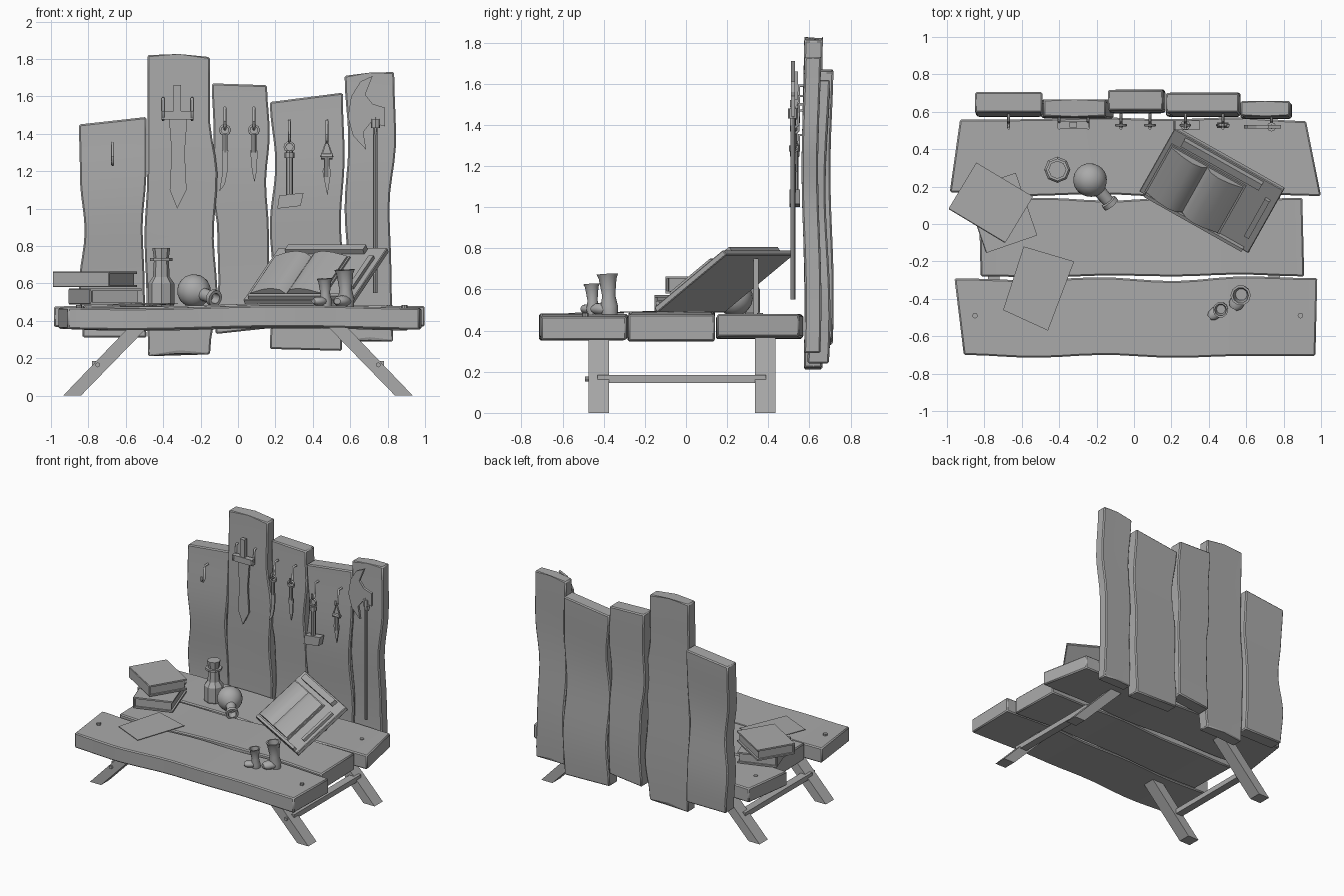
import bpy, bmesh, math
from mathutils import Vector, Matrix, Euler

if "Cube" in bpy.data.objects:
    bpy.data.objects.remove(bpy.data.objects["Cube"])

grey = bpy.data.materials.new("plain grey")
grey.use_nodes = True
GREY = (0.4, 0.4, 0.4, 1)
grey.diffuse_color = GREY
grey.node_tree.nodes["Principled BSDF"].inputs["Base Color"].default_value = GREY


def mesh(name, verts, faces, mat=Matrix(), bevel=0, smooth=False):
    me = bpy.data.meshes.new(name)
    me.from_pydata([mat @ Vector(v) for v in verts], [], faces)
    bm = bmesh.new()
    bm.from_mesh(me)
    bmesh.ops.recalc_face_normals(bm, faces=bm.faces)
    bm.to_mesh(me)
    bm.free()
    me.materials.append(grey)
    ob = bpy.data.objects.new(name, me)
    bpy.context.collection.objects.link(ob)
    if bevel:
        mod = ob.modifiers.new("worn edges", "BEVEL")
        mod.width, mod.segments = bevel, 1
        mod.limit_method = "ANGLE"
    if smooth:
        bpy.ops.object.select_all(action="DESELECT")
        ob.select_set(True)
        bpy.context.view_layer.objects.active = ob
        bpy.ops.object.shade_smooth_by_angle(angle=math.radians(40))
    return ob


def loft(name, rings, **kw):
    """Skin a list of equal-sized closed rings and cap both ends."""
    n = len(rings[0])
    faces = [(i * n + j, i * n + (j + 1) % n, (i + 1) * n + (j + 1) % n, (i + 1) * n + j)
             for i in range(len(rings) - 1) for j in range(n)]
    faces += [tuple(range(n)), tuple(range((len(rings) - 1) * n, len(rings) * n))]
    return mesh(name, [p for r in rings for p in r], faces, **kw)


def frame(loc, rx=0, rz=0):
    return Matrix.Translation(loc) @ Euler((math.radians(rx), 0, math.radians(rz))).to_matrix().to_4x4()


def box(name, size, loc, base=Matrix(), bevel=0):
    x, y, z = (s / 2 for s in size)
    ring = lambda h: [(-x, -y, h), (x, -y, h), (x, y, h), (-x, y, h)]
    return loft(name, [ring(-z), ring(z)], mat=base @ Matrix.Translation(loc), bevel=bevel)


def lathe(name, profile, loc, axis=(0, 0, 1), n=12, smooth=True):
    """Turn (radius, height) pairs about an axis through loc."""
    turn = Vector((0, 0, 1)).rotation_difference(Vector(axis)).to_matrix().to_4x4()
    rings = [[(r * math.cos(math.tau * k / n), r * math.sin(math.tau * k / n), h) for k in range(n)]
             for r, h in profile]
    return loft(name, rings, mat=Matrix.Translation(loc) @ turn, smooth=smooth)


def rod(name, a, b, r, n=8):
    d = Vector(b) - Vector(a)
    return lathe(name, [(r, 0), (r, d.length)], a, d, n)


def plate(name, pts, y, thick):
    """Extrude an outline in x and z through a thickness in y."""
    return loft(name, [[(x, y + s * thick / 2, z) for x, z in pts] for s in (-1, 1)])


def tube(name, pts, r, cyclic=False):
    cu = bpy.data.curves.new(name, "CURVE")
    cu.dimensions, cu.bevel_depth, cu.bevel_resolution = "3D", r, 1
    sp = cu.splines.new("POLY")
    sp.points.add(len(pts) - 1)
    for p, c in zip(sp.points, pts):
        p.co = (*c, 1)
    sp.use_cyclic_u, cu.use_fill_caps = cyclic, True
    cu.materials.append(grey)
    bpy.context.collection.objects.link(bpy.data.objects.new(name, cu))


def blend(vals, t):
    f = t * (len(vals) - 1)
    i = min(int(f), len(vals) - 2)
    s = (1 - math.cos(math.pi * (f - i))) / 2
    return vals[i] * (1 - s) + vals[i + 1] * s


def plank(name, lo, hi, ends, depth, upright, wave, crown=0.0):
    """Wavy plank: edge offsets lo and hi along its length, four end corners, depth range."""
    steps, rings = 18, []
    for k in range(steps + 1):
        t = k / steps
        bend = wave * math.sin(2.2 * math.pi * t + 0.4)
        ring = []
        for w, d in ((0, 0), (.5, 0), (1, 0), (1, 1), (.5, 1), (0, 1)):
            side = blend(lo, t) * (1 - w) + blend(hi, t) * w
            a = ends[0] * (1 - w) + ends[1] * w
            b = ends[2] * (1 - w) + ends[3] * w
            if w == .5:
                a, b = a + crown, b + crown
            along, deep = a + (b - a) * t, depth[d] + bend
            ring.append((side, deep, along) if upright else (along, side, deep))
        rings.append(ring)
    return loft(name, rings, bevel=.008, smooth=True)


# Table top
plank("front_plank", [-.70, -.715, -.70, -.715, -.705, -.705], [-.29, -.3, -.285, -.305, -.28, -.29],
      (-.91, -.96, .97, .98), (.36, .475), False, -.008)
plank("middle_plank", [-.28, -.285, -.275, -.28, -.27, -.28], [.13, .14, .125, .14, .13, .14],
      (-.82, -.83, .91, .9), (.355, .485), False, -.008)
plank("rear_plank", [.17, .15, .16, .145, .16, .15], [.56, .56, .57, .56, .57, .55],
      (-.985, -.93, 1, .92), (.365, .475), False, .006)
for x, y in ((-.85, .36), (.81, .36), (-.85, -.49), (.89, -.49)):
    rod("plank_peg", (x, y, .4), (x, y, .485), .015)

# Upright back boards
plank("back_board_1", [-.83, -.85, -.82, -.845, -.85], [-.49, -.5, -.51, -.49, -.49],
      (.31, .31, 1.45, 1.49), (.585, .695), True, .012)
plank("back_board_2", [-.48, -.49, -.5, -.485, -.485, -.485], [-.15, -.11, -.13, -.11, -.15, -.15],
      (.21, .22, 1.82, 1.81), (.57, .66), True, .006, .02)
plank("back_board_3", [-.12, -.105, -.11, -.14, -.13, -.14], [.16, .165, .165, .15, .17, .155],
      (.33, .36, 1.67, 1.66), (.6, .71), True, .008)
plank("back_board_4", [.17, .19, .17, .2, .17], [.555, .57, .55, .57, .56],
      (.25, .24, 1.57, 1.62), (.585, .69), True, .012)
plank("back_board_5", [.58, .59, .57, .59, .57], [.83, .82, .81, .845, .835],
      (.29, .29, 1.71, 1.73), (.57, .65), True, .008, .015)

# Splayed legs and stretchers
for s in (-1, 1):
    for y in (-.425, .385):
        plate("leg", [(s * .935, 0), (s * .84, 0), (s * .48, .37), (s * .58, .37)], y, .1)
    box("stretcher", (.06, .82, .04), (s * .75, -.02, .165))
    rod("stretcher_peg", (s * .75, -.49, .165), (s * .75, -.46, .165), .013)


# Stacked books
def book(name, base):
    box(name + "_pages", (.33, .26, .06), (0, 0, 0), base)
    for z in (-.036, .036):
        box(name + "_cover", (.354, .286, .012), (0, 0, z), base)
    box(name + "_spine", (.354, .014, .084), (0, -.14, 0), base, .005)


book("lower_book", frame((-.71, .06, .53), 0, -71))
book("upper_book", frame((-.765, .115, .622), 0, -31))

# Loose paper sheet
sheet = [(-.59, -.12, .492), (-.32, -.2, .49), (-.46, -.57, .482), (-.7, -.46, .482)]
loft("paper_sheet", [sheet, [(x, y, z + .004) for x, y, z in sheet]])

# Bottles
lathe("corked_bottle", [(.065, .48), (.07, .49), (.07, .6), (.045, .635), (.04, .72), (.06, .72), (.06, .735),
                        (.04, .735), (.048, .79)], (-.41, .29, 0), n=8, smooth=False)
ball = [(.09 * math.sin(a * .25), -.09 * math.cos(a * .25)) for a in range(1, 11)]
lathe("round_flask", ball + [(.035, .085), (.032, .15), (.045, .155), (.045, .18), (.028, .18), (.026, .13)],
      (-.235, .235, .56), (.62, -.72, -.22), 16)


# Boots
def boot(loc, s, toe):
    x, y = loc
    lathe("boot_shaft", [(.038 * s, 0), (.042 * s, .04 * s), (.032 * s, .09 * s), (.043 * s, .17 * s),
                         (.052 * s, .19 * s), (.04 * s, .19 * s), (.03 * s, .12 * s)], (x, y, .475), (-.05, -.06, 1), 10)
    foot = lathe("boot_foot", [(.02, -.05), (.036, -.03), (.04, 0), (.036, .035), (.02, .055)], (0, 0, 0), (1, 0, 0))
    foot.location, foot.rotation_euler = (x + toe[0] * .04, y + toe[1] * .04, .505), (0, 0, math.atan2(toe[1], toe[0]))
    foot.scale = (s, s, .75 * s)


boot((.58, -.37), 1.05, (-.5, -.85))
boot((.47, -.45), .8, (-.8, -.6))

# Reading stand with an open book
stand = frame((.4175, .184, .64), 36, -29.4)
box("stand_board", (.67, .476, .03), (0, 0, 0), stand, .004)
box("stand_top_rail", (.48, .045, .03), (-.02, .2, .03), stand)
box("stand_side_rail", (.03, .28, .02), (.285, 0, .025), stand)
box("stand_lower_lip", (.6, .02, .03), (0, -.225, .025), stand)
box("stand_prop", (.03, .025, .28), (.5, .34, .61))
box("open_book_cover", (.46, .36, .01), (-.08, -.035, .02), stand)
for s in (-1, 1):
    page = [(0, .02), (0, .03), (.03, .058), (.08, .068), (.14, .06), (.22, .035), (.22, .02)]
    loft("open_book_pages", [[(-.08 + s * u, v, h) for u, h in page] for v in (-.205, .135)], mat=stand, smooth=True)


# Wall hooks
def hook(x, z):
    tube("wall_hook", [(x, .59, z + .1), (x, .55, z + .1), (x, .545, z), (x, .53, z - .015),
                       (x, .512, z), (x, .512, z + .03)], .008)


def ring(x, z, r):
    tube("hanging_ring", [(x + r * math.cos(k * math.pi / 5), .528, z + r * math.sin(k * math.pi / 5))
                          for k in range(10)], .007, True)


for x, z in ((-.67, 1.25), (-.4, 1.49), (-.245, 1.49), (-.07, 1.44), (.085, 1.44), (.275, 1.37), (.475, 1.37), (.735, 1.4)):
    hook(x, z)

# Sword
plate("sword_blade", [(-.37, 1.5), (-.27, 1.5), (-.285, 1.3), (-.275, 1.1), (-.325, 1), (-.365, 1.1), (-.355, 1.3)], .53, .015)
box("sword_guard", (.17, .04, .045), (-.325, .53, 1.5))
box("sword_grip", (.04, .03, .14), (-.325, .53, 1.59))

# Knife and dagger
ring(-.07, 1.42, .026)
rod("knife_handle", (-.07, .528, 1.3), (-.07, .528, 1.4), .014)
plate("knife_blade", [(-.085, 1.31), (-.052, 1.31), (-.056, 1.2), (-.07, 1.13), (-.1, 1.09), (-.085, 1.18)], .528, .012)
ring(.085, 1.42, .026)
rod("dagger_handle", (.085, .528, 1.3), (.085, .528, 1.4), .014)
plate("dagger_blade", [(.065, 1.31), (.105, 1.31), (.1, 1.2), (.088, 1.14), (.075, 1.2)], .528, .012)

# Hammer
ring(.275, 1.33, .025)
rod("hammer_handle", (.275, .528, 1.07), (.275, .528, 1.31), .018)
rod("hammer_collar", (.275, .528, 1.27), (.275, .528, 1.3), .027)
plate("hammer_head", [(.21, 1), (.335, 1.015), (.35, 1.085), (.22, 1.07)], .528, .05)

# Spike dagger in a triangular loop
tube("spike_loop", [(.475, .528, 1.37), (.505, .528, 1.28), (.445, .528, 1.28)], .009, True)
rod("spike_collar", (.445, .528, 1.28), (.505, .528, 1.28), .016)
rod("spike_handle", (.475, .528, 1.17), (.475, .528, 1.28), .015)
plate("spike_blade", [(.452, 1.2), (.475, 1.26), (.498, 1.2), (.478, 1.07)], .528, .012)

# Axe
rod("axe_shaft", (.735, .52, .55), (.735, .52, 1.49), .012)
plate("axe_head", [(.72, 1.71), (.655, 1.68), (.605, 1.6), (.588, 1.49), (.615, 1.39), (.685, 1.315), (.67, 1.41),
                   (.71, 1.46), (.785, 1.44), (.785, 1.54), (.72, 1.56), (.68, 1.61)], .52, .02)
rod("axe_socket", (.735, .52, 1.43), (.735, .52, 1.48), .025)
